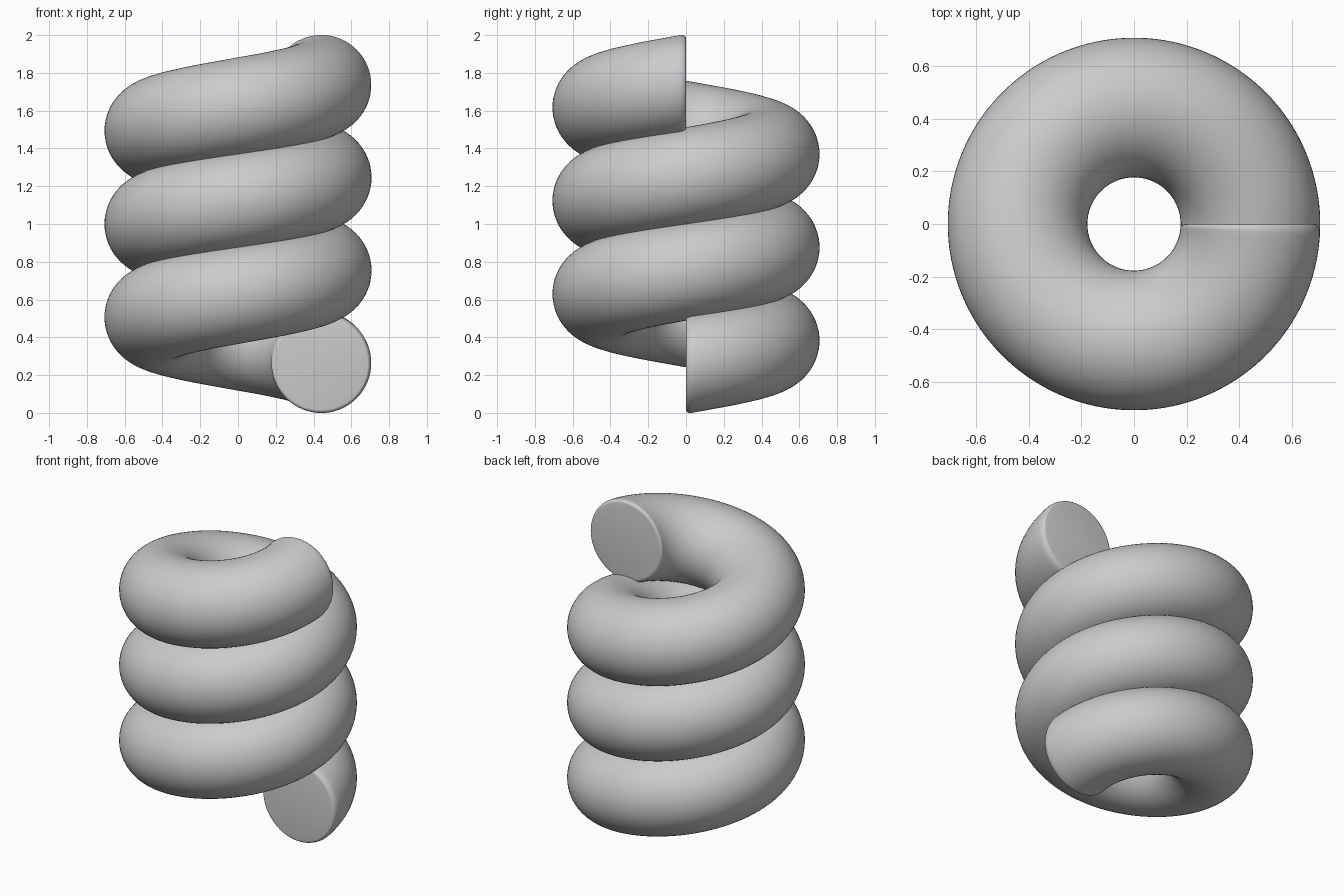
import bpy
import bmesh
from math import sin, cos, pi

cube = bpy.data.objects.get("Cube")
if cube:
    bpy.data.objects.remove(cube, do_unlink=True)

COIL_R, TUBE_R, TURNS = 0.442, 0.265, 3
ROUND_ANGLE, ROUND_INSET = 0.068, 0.022      # softened rim at both ends
SIDES, STEPS, ROUND_STEPS = 64, 96 * TURNS, 6
SWEEP = 2 * pi * TURNS
RISE = (2 - 2 * TUBE_R) / (SWEEP - 2 * ROUND_ANGLE)   # height per radian
BASE_Z = TUBE_R - RISE * ROUND_ANGLE


def add_ring(bm, angle, radius):
    """Upright circular section of the coil at the given angle."""
    ring = []
    for i in range(SIDES):
        t = 2 * pi * i / SIDES
        r = COIL_R + radius * cos(t)
        z = BASE_Z + RISE * angle + radius * sin(t)
        ring.append(bm.verts.new((r * cos(angle), r * sin(angle), z)))
    return ring


# Sections: rounded start, plain sweep, rounded end
rim = []
for k in range(ROUND_STEPS):
    a = pi / 2 * k / ROUND_STEPS
    rim.append((ROUND_ANGLE * (1 - cos(a)), TUBE_R - ROUND_INSET * (1 - sin(a))))
span = SWEEP - 2 * ROUND_ANGLE
body = [(ROUND_ANGLE + span * k / STEPS, TUBE_R) for k in range(STEPS + 1)]
sections = rim + body + [(SWEEP - a, r) for a, r in reversed(rim)]

# Skin the sections and close both ends
bm = bmesh.new()
rings = [add_ring(bm, a, r) for a, r in sections]
for low, high in zip(rings, rings[1:]):
    for i in range(SIDES):
        j = (i + 1) % SIDES
        bm.faces.new((low[i], low[j], high[j], high[i]))
bm.faces.new(rings[0])
bm.faces.new(rings[-1])
bmesh.ops.recalc_face_normals(bm, faces=bm.faces)
mesh = bpy.data.meshes.new("coil_spring")
bm.to_mesh(mesh)
bm.free()

# Plain grey material
grey = bpy.data.materials.new("plain_grey")
grey.use_nodes = True
colour = (0.6, 0.6, 0.6, 1)
grey.diffuse_color = colour
grey.node_tree.nodes["Principled BSDF"].inputs["Base Color"].default_value = colour
mesh.materials.append(grey)

coil = bpy.data.objects.new("coil_spring", mesh)
bpy.context.collection.objects.link(coil)
bpy.context.view_layer.objects.active = coil
coil.select_set(True)
bpy.ops.object.shade_smooth_by_angle(angle=pi / 6)
